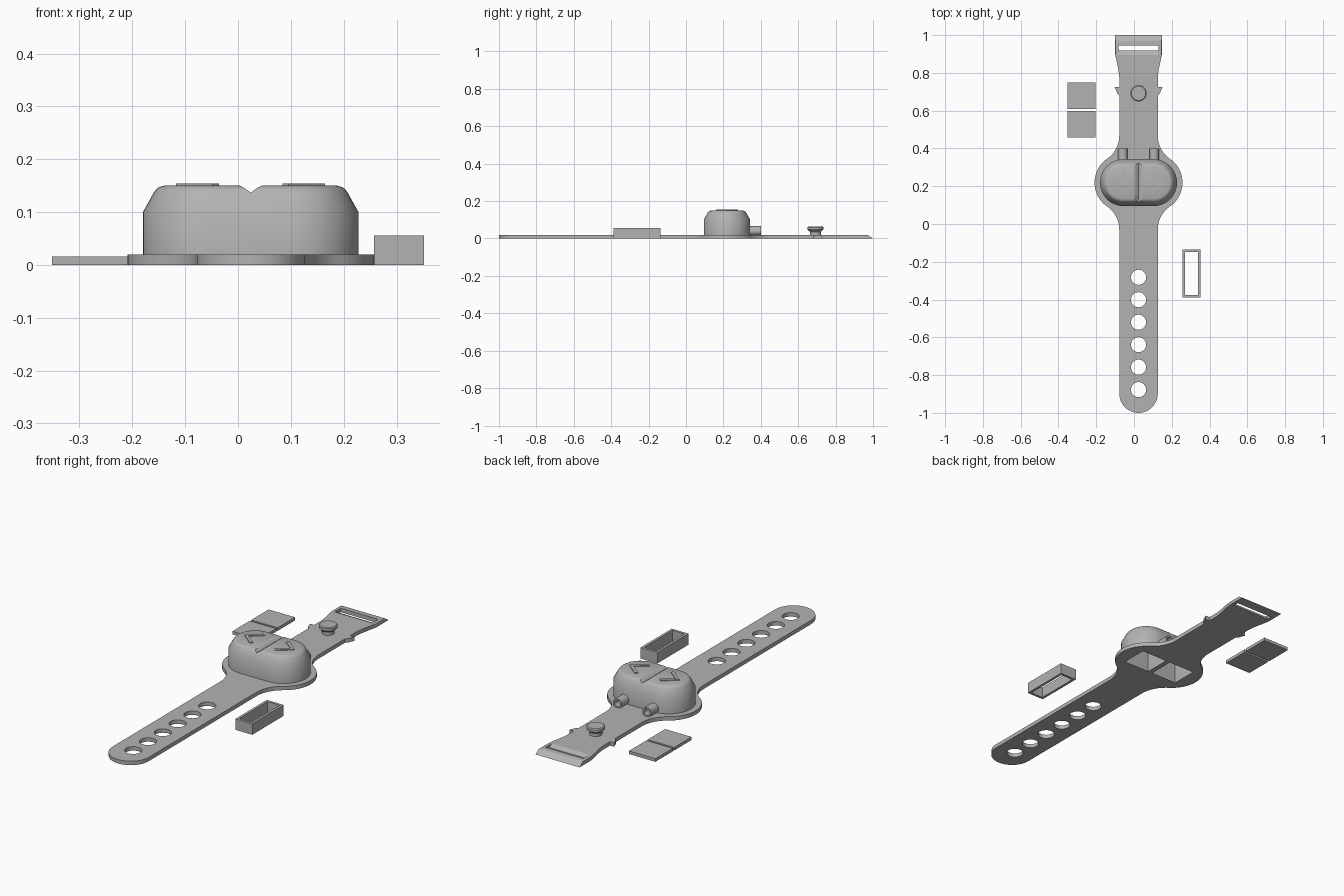
import bpy, bmesh
from math import sin, cos, radians, pi
from mathutils import Vector

cube = bpy.data.objects.get("Cube")
if cube:
    bpy.data.objects.remove(cube, do_unlink=True)

CX, CY = 0.024, 0.219          # middle of the case
HALF, THICK = 0.102, 0.02      # strap half width and thickness

grey = bpy.data.materials.new("plain grey")
grey.use_nodes = True
grey.diffuse_color = (0.45, 0.45, 0.45, 1)
grey.node_tree.nodes["Principled BSDF"].inputs["Base Color"].default_value = grey.diffuse_color


def arc(cx, cy, r, a0, a1, n=12):
    steps = [radians(a0 + (a1 - a0) * i / n) for i in range(n + 1)]
    return [(cx + r * cos(a), cy + r * sin(a)) for a in steps]


def finish(name, bm, smooth=True):
    bmesh.ops.remove_doubles(bm, verts=bm.verts, dist=1e-5)
    bmesh.ops.recalc_face_normals(bm, faces=bm.faces)
    mesh = bpy.data.meshes.new(name)
    bm.to_mesh(mesh)
    bm.free()
    mesh.materials.append(grey)
    ob = bpy.data.objects.new(name, mesh)
    bpy.context.collection.objects.link(ob)
    if smooth:
        shade(ob)
    return ob


def activate(ob):
    bpy.ops.object.select_all(action='DESELECT')
    ob.select_set(True)
    bpy.context.view_layer.objects.active = ob


def shade(ob):
    activate(ob)
    bpy.ops.object.shade_smooth_by_angle(angle=radians(30))


def loft(rings, bm=None):
    """Skin a stack of equal-length rings of 3D points and cap both ends."""
    bm = bm or bmesh.new()
    loops = [[bm.verts.new(p) for p in ring] for ring in rings]
    n = len(loops[0])
    for a, b in zip(loops, loops[1:]):
        for i in range(n):
            j = (i + 1) % n
            bm.faces.new((a[i], a[j], b[j], b[i]))
    bm.faces.new(loops[0][::-1])
    bm.faces.new(loops[-1])
    return bm


def prism(points, z0, z1):
    return loft([[(x, y, z) for x, y in points] for z in (z0, z1)])


def box(x0, x1, y0, y1, z0, z1):
    return prism([(x0, y0), (x1, y0), (x1, y1), (x0, y1)], z0, z1)


def cylinder(x, y, r, z0, z1):
    return prism(arc(x, y, r, 0, 360, 32)[:-1], z0, z1)


def cut(ob, *cutters):
    for bm in cutters:
        tool = finish("cutter", bm, False)
        tool.hide_render = True
        mod = ob.modifiers.new("cut", 'BOOLEAN')
        mod.operation, mod.solver, mod.object = 'DIFFERENCE', 'EXACT', tool
        activate(ob)
        bpy.ops.object.modifier_apply(modifier=mod.name)
        bpy.data.objects.remove(tool, do_unlink=True)
    shade(ob)


def cavities():
    return [box(CX + s * 0.0125, CX + s * 0.16, CY - 0.068, CY + 0.068, -0.05, 0.11)
            for s in (-1, 1)]


# Strap outline: rounded tip, filleted flange round the case, flared buckle end
right = arc(0, -0.898, HALF, -90, 0)
right += arc(0.252, CY - 0.249, 0.15, 180, 124.6)
right += arc(0.08, CY, 0.153, -55.4, 55.4, 20)[1:]
right += arc(0.252, CY + 0.249, 0.15, 235.4, 180)[1:]
right += [(HALF, 0.78), (0.107, 0.82), (0.118, 0.87), (0.124, 0.9), (0.124, 1.0)]
left = [(-x, y) for x, y in reversed(right) if x > 1e-4]
bm = prism([(CX + x, y) for x, y in right + left], 0, THICK)
for v in bm.verts:
    if v.co.y > 0.99 and v.co.z > 0.01:
        v.co.y -= 0.028                      # sloping buckle lip
top_edges = [e for e in bm.edges if all(v.co.z > 0.01 for v in e.verts)]
bmesh.ops.bevel(bm, geom=top_edges, offset=0.005, segments=2, profile=0.5, affect='EDGES')
strap = finish("strap", bm)

# Holes, buckle slot with a ramp, and battery openings
cut(strap, *[cylinder(CX, -0.282 - 0.119 * i, 0.04, -0.05, 0.05) for i in range(6)])
ramp = loft([[(x, 0.892, 0.021), (x, 0.93, 0.004), (x, 0.93, 0.021)]
             for x in (CX - 0.106, CX + 0.106)])
cut(strap, box(CX - 0.106, CX + 0.106, 0.918, 0.944, -0.05, 0.05), ramp, *cavities())

# Case: rounded body with a sloped shoulder
rings = []
for inset, z in ((0, 0.015), (0, 0.1), (0.02, 0.136), (0.024, 0.142), (0.03, 0.147), (0.04, 0.15)):
    r = 0.124 - inset
    outline = arc(0.08, CY, r, -90, 90, 20) + arc(-0.08, CY, r, 90, 270, 20)
    rings.append([(CX + x, y, z) for x, y in outline])
case = finish("case", loft(rings))
notch = [(-0.03, 0.16), (-0.022, 0.1505), (-0.014, 0.147), (0, 0.137),
         (0.014, 0.147), (0.022, 0.1505), (0.03, 0.16)]
groove = loft([[(CX + x, y, z) for x, z in notch] for y in (CY - 0.2, CY + 0.2)])
cut(case, groove, *cavities())

# Raised arrow marks and hollow pin tubes
for s, side in ((-1, "right"), (1, "left")):
    inner, outer, w, h = 0.06, 0.141, 0.012, 0.058
    chevron = [(outer, 0), (inner + w, h), (inner, h - w),
               (outer - 0.022, 0), (inner, w - h), (inner + w, -h)]
    finish(side + "_arrow", prism([(CX + s * x, CY + y) for x, y in chevron], 0.148, 0.154))

    rings = []
    for r, y in ((0.025, 0.31), (0.025, 0.4), (0.016, 0.4), (0.016, 0.345)):
        rings.append([(CX + s * 0.083 + x, y, 0.041 + z)
                      for x, z in arc(0, 0, r, 0, 360, 24)[:-1]])
    finish(side + "_pin_tube", loft(rings))

    # Small pointed catches on the strap edges
    catch = [(0.098, 0.678), (0.112, 0.69), (0.126, 0.724), (0.098, 0.724)]
    finish(side + "_catch", prism([(CX + s * x, y) for x, y in catch], 0, THICK))

# Fastening stud
rings = []
for r, z in ((0.03, 0.015), (0.03, 0.036), (0.043, 0.048), (0.043, 0.06), (0.038, 0.064)):
    rings.append([(x, y, z) for x, y in arc(CX, 0.692, r, 0, 360, 32)[:-1]])
finish("stud", loft(rings))

# Loose parts: two battery covers and a strap keeper
for name, y0 in (("front_battery_cover", 0.458), ("back_battery_cover", 0.609)):
    finish(name, box(-0.352, -0.203, y0, y0 + 0.14, 0, 0.016))
keeper = finish("keeper_loop", box(0.257, 0.352, -0.388, -0.136, 0, 0.056))
cut(keeper, box(0.27, 0.339, -0.375, -0.149, -0.05, 0.1))
